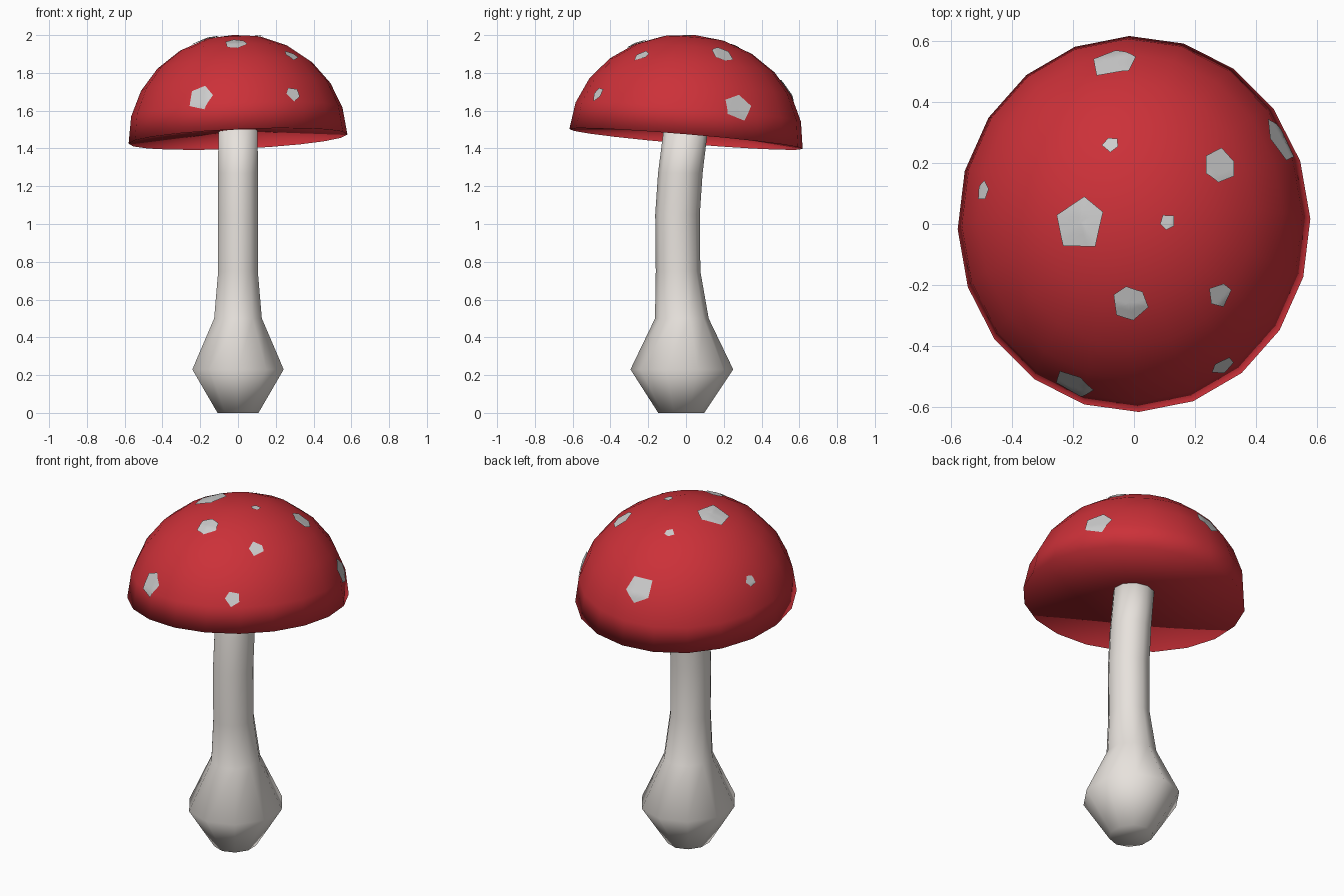
import bpy, bmesh, random
from math import sin, cos, pi, radians
from mathutils import Vector, Matrix
from mathutils.bvhtree import BVHTree

if "Cube" in bpy.data.objects:
    bpy.data.objects.remove(bpy.data.objects["Cube"])

random.seed(4)


def material(name, rgb):
    m = bpy.data.materials.new(name)
    m.diffuse_color = (*rgb, 1)
    m.use_nodes = True
    m.node_tree.nodes["Principled BSDF"].inputs["Base Color"].default_value = m.diffuse_color
    return m


def finish(bm, name, mat):
    bmesh.ops.recalc_face_normals(bm, faces=bm.faces)
    for f in bm.faces:
        f.smooth = True
    me = bpy.data.meshes.new(name)
    bm.to_mesh(me)
    ob = bpy.data.objects.new(name, me)
    bpy.context.collection.objects.link(ob)
    me.materials.append(mat)
    return ob


def ring(bm, n, rx, ry, cy, z):
    return [bm.verts.new((rx * cos(pi / 2 + 2 * pi * i / n),
                          cy + ry * sin(pi / 2 + 2 * pi * i / n), z)) for i in range(n)]


def bridge(bm, a, b):
    n = len(a)
    for i in range(n):
        bm.faces.new((a[i], a[(i + 1) % n], b[(i + 1) % n], b[i]))


def fan(bm, a, co):
    c = bm.verts.new(co)
    for i in range(len(a)):
        bm.faces.new((a[i], a[(i + 1) % len(a)], c))


red = material("cap_red", (0.6, 0.03, 0.04))
cream = material("stem_cream", (0.8, 0.76, 0.72))
white = material("spot_white", (0.8, 0.8, 0.8))

# stem: bulbous foot, ten sides, bending backwards towards the cap
profile = [(0, .122, -.025), (.23, .272, -.022), (.5, .142, -.022), (.75, .118, -.042),
           (1.05, .118, -.045), (1.27, .118, -.03), (1.55, .117, .005)]
bm = bmesh.new()
rings = [ring(bm, 10, r * .935, r, cy, z) for z, r, cy in profile]
for a, b in zip(rings, rings[1:]):
    bridge(bm, a, b)
bm.faces.new(rings[0])
bm.faces.new(rings[-1])
finish(bm, "stem", cream)

# cap: tilted half ellipsoid with a shallow hollow underside
bm = bmesh.new()
rings = [ring(bm, 20, .58 * cos(radians(a)), .62 * cos(radians(a)), 0, .553 * sin(radians(a)))
         for a in range(0, 90, 15)]
for a, b in zip(rings, rings[1:]):
    bridge(bm, a, b)
fan(bm, rings[-1], (0, 0, .553))
fan(bm, rings[0], (0, 0, .05))
bm.transform(Matrix.Translation((0, 0, 1.45)) @ Matrix.Rotation(radians(-4.8), 4, 'X')
             @ Matrix.Rotation(radians(-2.5), 4, 'Y') @ Matrix.Rotation(radians(1.5), 4, 'Z'))
finish(bm, "cap", red)
tree = BVHTree.FromBMesh(bm)

# spots: x, y seen from above, radius, corners
spots = [(-.07, .53, .08, 5), (-.075, .26, .028, 5), (.28, .19, .06, 6), (.48, .27, .08, 5),
         (-.49, .11, .035, 5), (-.175, .005, .095, 5), (.11, .005, .028, 5),
         (-.015, -.255, .062, 6), (.28, -.23, .045, 5), (.29, -.46, .045, 5),
         (-.195, -.52, .075, 5)]
for k, (x, y, size, n) in enumerate(spots):
    p = tree.ray_cast(Vector((x, y, 3)), Vector((0, 0, -1)))[0]
    nrm = Vector((p.x / .336, p.y / .384, (p.z - 1.45) / .306)).normalized()
    u = nrm.cross(Vector((0, 0, 1))).normalized()
    v = nrm.cross(u)
    start = random.uniform(0, 2 * pi)
    corners = []
    for i in range(n):
        a = start + 2 * pi * (i + random.uniform(-.12, .12)) / n
        corners.append((u * cos(a) + v * sin(a)) * size * random.uniform(.85, 1.1))
    edge = [corners[i].lerp(corners[(i + 1) % n], t / 4) for i in range(n) for t in range(4)]

    def drop(off):
        q = p + off
        hit = tree.ray_cast(q + nrm * .15, -nrm)[0] or q
        return hit + nrm * .006

    bm = bmesh.new()
    loops = [[bm.verts.new(drop(e * s)) for e in edge] for s in (1, .75, .5, .25)]
    for a, b in zip(loops, loops[1:]):
        bridge(bm, a, b)
    fan(bm, loops[-1], drop(Vector()))
    spot = finish(bm, f"spot_{k + 1}", white)
    if spot.data.polygons[0].normal.dot(nrm) < 0:
        spot.data.flip_normals()
